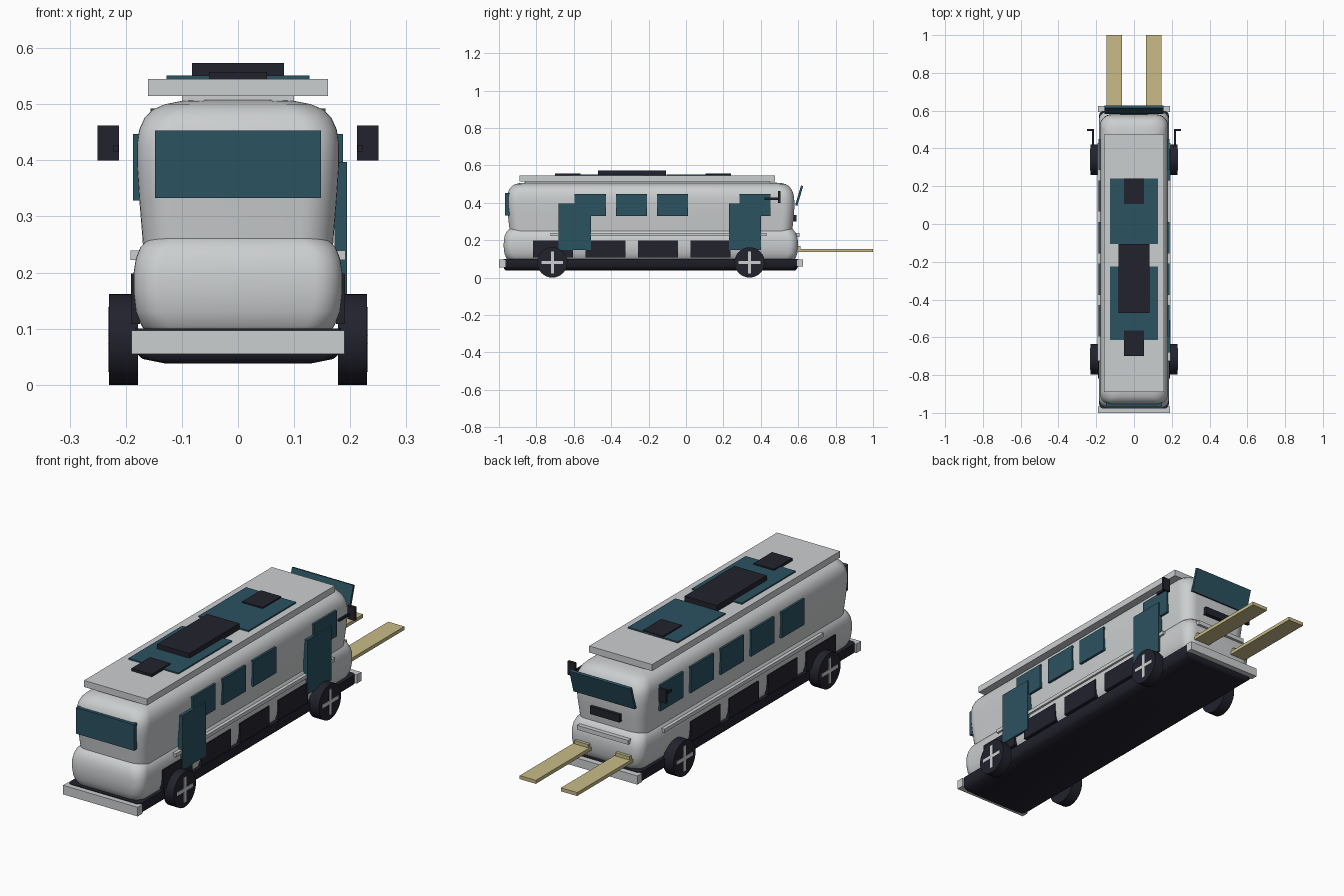
import bpy, bmesh, math
from mathutils import Matrix


def material(name, rgb):
    m = bpy.data.materials.new(name)
    m.diffuse_color = (*rgb, 1)
    return m


SILVER = material("silver", (0.60, 0.62, 0.63))
TEAL = material("teal_glass", (0.024, 0.085, 0.118))
DARK = material("dark_trim", (0.016, 0.016, 0.027))
WOOD = material("tan_wood", (0.58, 0.50, 0.245))


def finish(name, bm, mat, smooth=None):
    bmesh.ops.recalc_face_normals(bm, faces=bm.faces[:])
    me = bpy.data.meshes.new(name)
    bm.to_mesh(me)
    bm.free()
    me.materials.append(mat)
    ob = bpy.data.objects.new(name, me)
    bpy.context.collection.objects.link(ob)
    if smooth:
        bpy.ops.object.select_all(action='DESELECT')
        ob.select_set(True)
        bpy.context.view_layer.objects.active = ob
        bpy.ops.object.shade_smooth_by_angle(angle=math.radians(smooth))
    return ob


def box(name, mat, x, y, z, tilt=0):
    """Box from (min, max) ranges, optionally tilted about its own x axis."""
    size = [r[1] - r[0] for r in (x, y, z)]
    mid = [(r[1] + r[0]) / 2 for r in (x, y, z)]
    bm = bmesh.new()
    m = Matrix.Translation(mid) @ Matrix.Rotation(tilt, 4, 'X') @ Matrix.Diagonal((*size, 1))
    bmesh.ops.create_cube(bm, size=1, matrix=m)
    return finish(name, bm, mat)


def side_box(name, mat, side, x, y, z):
    return box(name, mat, sorted((side * x[0], side * x[1])), y, z)


def shell(name, mat, rings):
    """Stack rounded rectangles: (z, half width, front y, back y, corner radius)."""
    bm = bmesh.new()
    loops = []
    for z, w, front, back, r in rings:
        loop = []
        corners = [(w - r, back - r, 0), (-w + r, back - r, 90),
                   (-w + r, front + r, 180), (w - r, front + r, 270)]
        for cx, cy, start in corners:
            for i in range(9):
                a = math.radians(start + i * 11.25)
                loop.append(bm.verts.new((cx + r * math.cos(a), cy + r * math.sin(a), z)))
        loops.append(loop)
    n = len(loops[0])
    for a, b in zip(loops, loops[1:]):
        for i in range(n):
            j = (i + 1) % n
            bm.faces.new((a[i], a[j], b[j], b[i]))
    bm.faces.new(loops[0])
    bm.faces.new(loops[-1])
    return finish(name, bm, mat, 50)


# Body: barrel-sided cabin over a bulging lower skirt
shell("upper_body", SILVER, [
    (0.200, 0.166, -0.940, 0.565, 0.06), (0.270, 0.171, -0.945, 0.570, 0.06),
    (0.330, 0.176, -0.952, 0.577, 0.06), (0.390, 0.180, -0.957, 0.580, 0.06),
    (0.430, 0.180, -0.957, 0.578, 0.06), (0.455, 0.176, -0.952, 0.572, 0.06),
    (0.475, 0.167, -0.943, 0.562, 0.06), (0.490, 0.153, -0.930, 0.550, 0.06),
    (0.500, 0.130, -0.912, 0.532, 0.05), (0.506, 0.100, -0.885, 0.505, 0.05),
    (0.508, 0.065, -0.850, 0.470, 0.04)])
shell("lower_body", SILVER, [
    (0.090, 0.160, -0.950, 0.575, 0.05), (0.105, 0.172, -0.962, 0.587, 0.05),
    (0.130, 0.182, -0.971, 0.595, 0.05), (0.165, 0.186, -0.975, 0.598, 0.05),
    (0.200, 0.186, -0.974, 0.598, 0.05), (0.225, 0.182, -0.969, 0.592, 0.05),
    (0.245, 0.174, -0.960, 0.583, 0.05), (0.260, 0.160, -0.946, 0.570, 0.05),
    (0.268, 0.140, -0.925, 0.550, 0.05)])
shell("belly_pan", DARK, [
    (0.038, 0.130, -0.965, 0.585, 0.02), (0.046, 0.170, -0.972, 0.592, 0.02),
    (0.058, 0.184, -0.976, 0.598, 0.02), (0.100, 0.184, -0.976, 0.598, 0.02)])

# Bumpers and glazed ends
box("front_bumper", SILVER, (-0.19, 0.19), (-1.0, -0.965), (0.055, 0.097))
box("rear_bumper", SILVER, (-0.19, 0.19), (0.592, 0.625), (0.058, 0.098))
box("windshield", TEAL, (-0.148, 0.148), (-0.967, -0.945), (0.333, 0.453))
box("rear_awning_window", TEAL, (-0.156, 0.156), (0.599, 0.611), (0.383, 0.493), -0.29)
box("rear_vent", DARK, (-0.075, 0.075), (0.565, 0.592), (0.30, 0.335))
box("rear_ledge", SILVER, (-0.13, 0.13), (0.575, 0.606), (0.218, 0.238))

# Roof deck with panels and hatches
box("roof_deck", SILVER, (-0.16, 0.16), (-0.89, 0.475), (0.515, 0.545))
box("roof_deck_support", SILVER, (-0.10, 0.10), (-0.86, 0.45), (0.495, 0.517))
for y in ((-0.105, 0.24), (-0.615, -0.225)):
    box("roof_panel", TEAL, (-0.127, 0.127), y, (0.544, 0.551))
box("roof_air_unit", DARK, (-0.082, 0.082), (-0.47, -0.107), (0.544, 0.573))
for y in ((0.105, 0.24), (-0.70, -0.565)):
    box("roof_vent", DARK, (-0.052, 0.052), y, (0.544, 0.557))

for s in (-1, 1):
    # Side windows; the right side has a gap and two doors
    for i in range(5):
        if s == 1 and i == 3:
            continue
        y = -0.512 + 0.22 * i
        side_box("side_window", TEAL, s, (0.168, 0.187), (y - 0.083, y + 0.083), (0.328, 0.447))
    if s == 1:
        for y in (-0.595, 0.315):
            side_box("door", TEAL, s, (0.172, 0.194), (y - 0.086, y + 0.086), (0.147, 0.397))

    # Luggage bays and moulding
    for i in range(4):
        y = -0.71 + 0.28 * i
        side_box("luggage_bay", DARK, s, (0.175, 0.191), (y - 0.107, y + 0.107), (0.108, 0.198))
    side_box("side_moulding", SILVER, s, (0.172, 0.192), (-0.725, 0.43), (0.222, 0.239))

    # Mirrors on short arms
    side_box("mirror_arm", DARK, s, (0.213, 0.222), (0.42, 0.495), (0.416, 0.427))
    side_box("mirror", DARK, s, (0.212, 0.25), (0.492, 0.504), (0.40, 0.462))

    # Wheels with cross-shaped hubs
    for y in (-0.715, 0.34):
        bm = bmesh.new()
        m = Matrix.Translation((s * 0.204, y, 0.081)) @ Matrix.Rotation(math.pi / 2, 4, 'Y')
        bmesh.ops.create_cone(bm, cap_ends=True, segments=32, radius1=0.081,
                              radius2=0.081, depth=0.052, matrix=m)
        finish("wheel", bm, DARK, 30)
        for dy, dz in ((0.058, 0.008), (0.008, 0.058)):
            side_box("hub_spoke", SILVER, s, (0.224, 0.232), (y - dy, y + dy),
                     (0.081 - dz, 0.081 + dz))

    # Planks at the rear
    side_box("rear_plank", WOOD, s, (0.064, 0.146), (0.585, 1.0), (0.137, 0.153))
    side_box("plank_block", WOOD, s, (0.07, 0.14), (0.585, 0.612), (0.14, 0.168))
